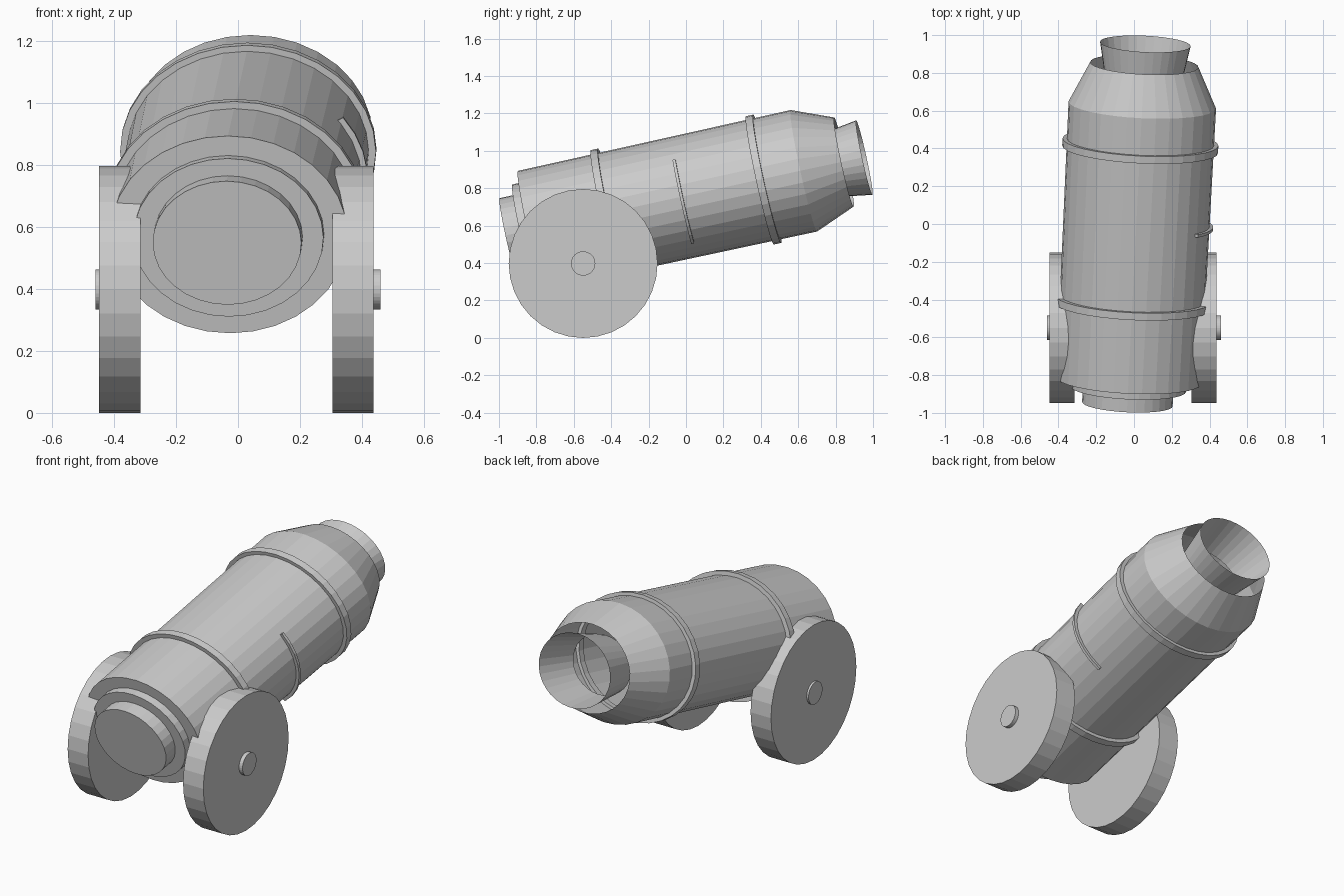
import bpy, bmesh, math
from mathutils import Vector, Matrix

if "Cube" in bpy.data.objects:
    bpy.data.objects.remove(bpy.data.objects["Cube"])

SIDES = 32
SQUASH = 0.85            # barrel is wider than it is tall
YAW, PITCH = 0.05, math.radians(12.3)

grey = bpy.data.materials.new("grey metal")
grey.diffuse_color = (0.6, 0.6, 0.6, 1)
grey.use_nodes = True
grey.node_tree.nodes["Principled BSDF"].inputs["Base Color"].default_value = grey.diffuse_color

# Frame of the tilted barrel: side, up and long axis
axis = Vector((math.sin(YAW) * math.cos(PITCH), math.cos(YAW) * math.cos(PITCH), math.sin(PITCH)))
side = Vector((math.cos(YAW), -math.sin(YAW), 0))
up = side.cross(axis)
barrel_frame = Matrix((side, up, axis)).transposed().to_4x4()
barrel_frame.translation = (0.0125, 0, 0.756)


def lathe(name, profile, frame, squash=1.0, closed=False, arc=None):
    """Turn (radius, height) points about the local z axis; arc gives a partial turn in degrees."""
    bm = bmesh.new()
    steps = SIDES if arc is None else 9
    start, span = (0, 2 * math.pi) if arc is None else [math.radians(a) for a in (arc[0], arc[1] - arc[0])]
    loops = []
    for i in range(steps):
        a = start + span * i / (steps if arc is None else steps - 1)
        loops.append([bm.verts.new((r * math.cos(a), r * squash * math.sin(a), h)) for r, h in profile])
    n = len(profile)
    for i in range(steps if arc is None else steps - 1):
        p, q = loops[i], loops[(i + 1) % steps]
        for j in range(n if closed else n - 1):
            k = (j + 1) % n
            bm.faces.new((p[j], q[j], q[k], p[k]))
    if arc:
        bm.faces.new(loops[0])
        bm.faces.new(loops[-1])
    bmesh.ops.remove_doubles(bm, verts=bm.verts, dist=1e-5)
    bmesh.ops.recalc_face_normals(bm, faces=bm.faces)
    me = bpy.data.meshes.new(name)
    bm.to_mesh(me)
    bm.free()
    me.materials.append(grey)
    ob = bpy.data.objects.new(name, me)
    ob.matrix_world = frame
    bpy.context.collection.objects.link(ob)
    return ob


def band(inner, outer, centre, half):
    return [(inner, centre - half), (outer, centre - half), (outer, centre + half), (inner, centre + half)]


# Barrel with stepped breech and open tapered nose
lathe("barrel", [(0, -0.977), (0.24, -0.977), (0.24, -0.895), (0.307, -0.895), (0.307, -0.85),
                 (0.383, -0.85), (0.391, 0.646), (0.287, 0.865)], barrel_frame, SQUASH)

# Flared muzzle tube set inside the nose
lathe("muzzle", [(0.194, 0.73), (0.24, 0.977)], barrel_frame, SQUASH)

# Raised bands around the barrel
for label, t in (("rear_band", -0.425), ("front_band", 0.425)):
    lathe(label, band(0.37, 0.413, t, 0.02), barrel_frame, SQUASH, closed=True)

# Short curved rib on the right flank
lathe("side_rib", band(0.37, 0.407, -0.005, 0.008), barrel_frame, SQUASH, closed=True, arc=(-48, 36))

# Wheels and hubs
for label, s, near, far in (("left", -1, 0.315, 0.448), ("right", 1, 0.305, 0.437)):
    frame = Matrix.Translation((0, -0.55, 0.398)) @ Matrix.Rotation(s * math.pi / 2, 4, 'Y')
    lathe(label + "_wheel", [(0, near), (0.398, near), (0.398, far), (0, far)], frame)
    lathe(label + "_hub", [(0, far - 0.02), (0.065, far - 0.02), (0.065, 0.46), (0, 0.46)], frame)
